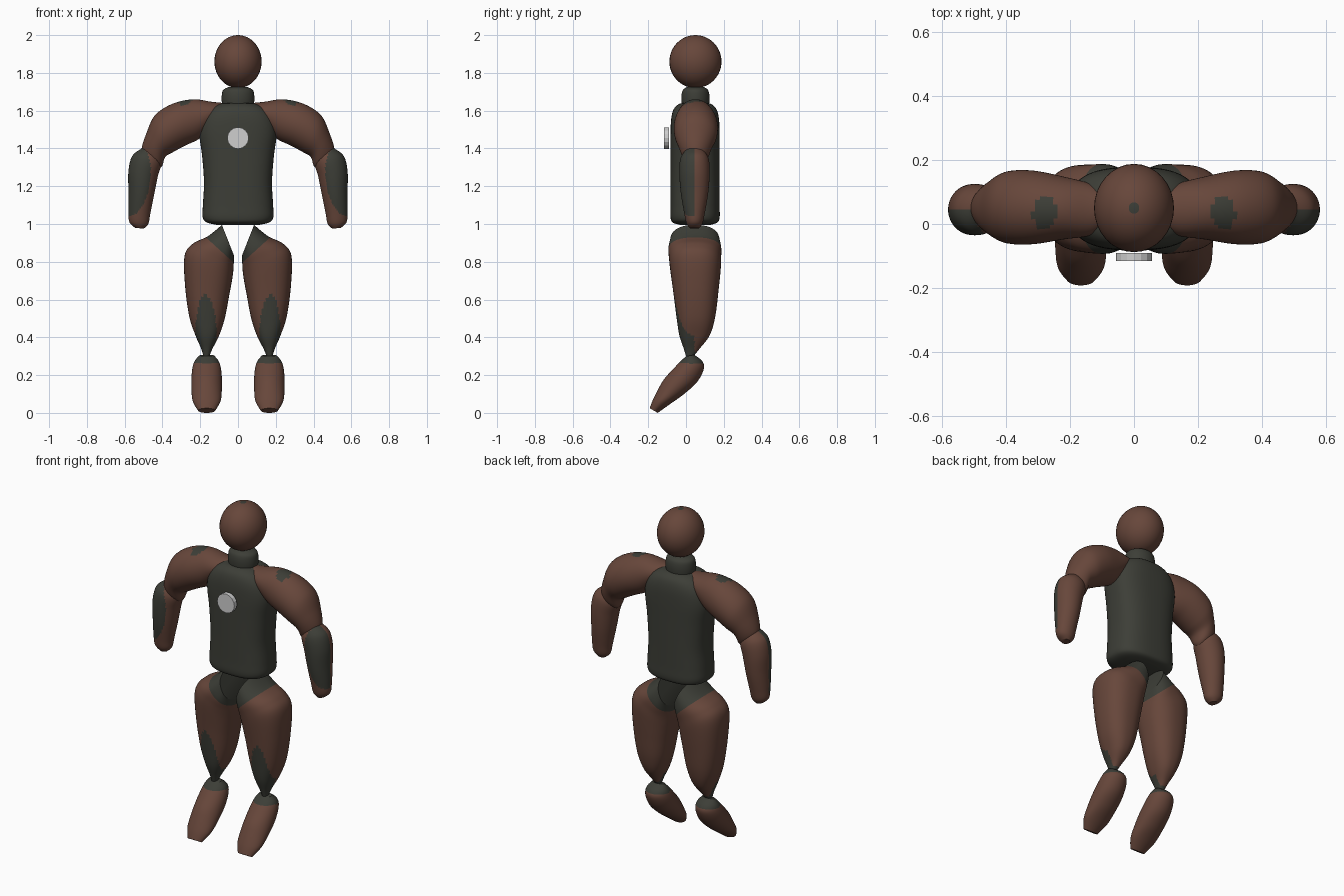
import bpy, bmesh, math
from mathutils import Vector

if "Cube" in bpy.data.objects:
    bpy.data.objects.remove(bpy.data.objects["Cube"])


def material(name, rgb):
    m = bpy.data.materials.new(name)
    m.diffuse_color = (*rgb, 1)
    m.use_nodes = True
    m.node_tree.nodes["Principled BSDF"].inputs["Base Color"].default_value = m.diffuse_color
    return m


BROWN = material("brown", (0.135, 0.062, 0.043))
DARK = material("dark_olive", (0.046, 0.048, 0.038))
GREY = material("light_grey", (0.62, 0.62, 0.62))


def finish(name, bm, mats, rule=None, angle=40):
    """Turn a bmesh into a shaded object, with faces coloured by a rule."""
    bmesh.ops.recalc_face_normals(bm, faces=bm.faces)
    if rule:
        for f in bm.faces:
            c = f.calc_center_median()
            f.material_index = int(rule(abs(c.x), c.y, c.z))
    me = bpy.data.meshes.new(name)
    bm.to_mesh(me)
    bm.free()
    for m in mats:
        me.materials.append(m)
    ob = bpy.data.objects.new(name, me)
    bpy.context.collection.objects.link(ob)
    bpy.ops.object.select_all(action='DESELECT')
    bpy.context.view_layer.objects.active = ob
    ob.select_set(True)
    bpy.ops.object.shade_smooth_by_angle(angle=math.radians(angle))
    return ob


def smooth_rows(rows, steps):
    """Catmull-Rom interpolation between section rows."""
    rows = [Vector(r) for r in rows]
    out = []
    for i in range(len(rows) - 1):
        a, b = rows[max(i - 1, 0)], rows[i]
        c, d = rows[i + 1], rows[min(i + 2, len(rows) - 1)]
        for s in range(steps):
            t = s / steps
            out.append(0.5 * (2 * b + (c - a) * t + (2 * a - 5 * b + 4 * c - d) * t * t
                              + (3 * b - a - 3 * c + d) * t ** 3))
    return out + [rows[-1]]


def loft(name, rows, mats, rule=None, side=1, swap=False, power=1.0, steps=5, n=56):
    """Skin oval sections. Row: u1, z1, u2, z2 are the ends of the section,
    then its centre and half width across. u is x, or y when swapped."""
    bm = bmesh.new()
    rings = []
    for u1, z1, u2, z2, mid, half in smooth_rows(rows, steps):
        ring = []
        for k in range(n):
            a = 2 * math.pi * k / n
            c = math.copysign(abs(math.cos(a)) ** power, math.cos(a))
            s = math.copysign(abs(math.sin(a)) ** power, math.sin(a))
            u = (u1 + u2) / 2 + (u1 - u2) / 2 * c
            z = (z1 + z2) / 2 + (z1 - z2) / 2 * c
            v = mid + half * s
            x, y = (v, u) if swap else (u, v)
            ring.append(bm.verts.new((x * side, y, z)))
        rings.append(ring)
    for r, q in zip(rings, rings[1:]):
        for k in range(n):
            bm.faces.new((r[k], r[(k + 1) % n], q[(k + 1) % n], q[k]))
    bm.faces.new(rings[0])
    bm.faces.new(rings[-1])
    return finish(name, bm, mats, rule)


def upright(profile, cy):
    """Rows for a vertical body from (z, half width, half depth)."""
    return [(w, z, -w, z, cy, d) for z, w, d in profile]


# Head with a small dark crown spot
bm = bmesh.new()
bmesh.ops.create_uvsphere(bm, u_segments=32, v_segments=24, radius=1)
for v in bm.verts:
    v.co = (v.co.x * 0.125, v.co.y * 0.138 + 0.05, v.co.z * 0.14 + 1.86)
finish("head", bm, [BROWN, DARK], lambda x, y, z: z > 1.9975)

# Neck and torso
loft("neck", upright([(1.60, .075, .065), (1.64, .085, .073), (1.68, .086, .074),
                      (1.71, .078, .066), (1.725, .05, .045)], .05), [DARK])
loft("torso", upright([(.995, .11, .08), (1.008, .165, .118), (1.035, .187, .13),
                       (1.10, .186, .13), (1.22, .18, .13), (1.36, .19, .13),
                       (1.48, .205, .13), (1.56, .19, .126), (1.61, .15, .112),
                       (1.635, .10, .085), (1.64, .06, .06)], .048), [DARK], power=.75)

# Chest disc
bm = bmesh.new()
bmesh.ops.create_cone(bm, cap_ends=True, segments=16, radius1=.057, radius2=.057, depth=.026)
for v in bm.verts:
    v.co = (v.co.x, v.co.z - .103, v.co.y + 1.455)
finish("chest_disc", bm, [GREY], angle=20)

UPPER_ARM = [(.07, 1.64, .09, 1.56, .045, .045), (.14, 1.647, .13, 1.53, .045, .08),
             (.24, 1.66, .20, 1.455, .05, .098), (.35, 1.635, .28, 1.415, .052, .115),
             (.44, 1.575, .345, 1.38, .052, .113), (.485, 1.48, .385, 1.355, .05, .09),
             (.51, 1.40, .40, 1.31, .05, .065), (.50, 1.36, .42, 1.29, .05, .04)]
FOREARM = [(.51, 1.40, .43, 1.39, .045, .045), (.56, 1.36, .405, 1.33, .045, .075),
           (.58, 1.28, .425, 1.25, .045, .08), (.58, 1.17, .445, 1.15, .045, .072),
           (.58, 1.07, .465, 1.05, .045, .055), (.575, 1.01, .475, 1.00, .045, .043),
           (.545, .98, .50, .975, .045, .025)]
LEG = [(.085, .995, .02, .83, .047, .13), (.16, .935, .022, .80, .047, .14),
       (.24, .895, .025, .75, .048, .138), (.283, .83, .032, .70, .05, .134),
       (.280, .67, .047, .62, .052, .12), (.258, .51, .07, .50, .052, .102),
       (.225, .41, .10, .41, .045, .08), (.195, .34, .135, .34, .03, .042),
       (.183, .30, .152, .30, .02, .02)]
FOOT = [(.0, .30, .045, .307, .166, .04), (-.03, .272, .085, .275, .166, .064),
        (-.07, .23, .095, .235, .166, .076), (-.115, .18, .06, .165, .166, .081),
        (-.145, .13, -.01, .10, .166, .08), (-.175, .07, -.08, .05, .166, .073),
        (-.192, .025, -.15, .0, .166, .045)]


def shoulder_spot(x, y, z):
    return z > 1.55 and ((x - .28) / .037) ** 2 + ((y - .035) / .053) ** 2 < 1


def forearm_patch(x, y, z):
    return y < .045 and ((x - .60 + .08 * (z - .8) / .6) / .078) ** 2 + ((z - 1.225) / .18) ** 2 < 1


def leg_patches(x, y, z):
    hip = z - .80 > (x - .03) * .93
    shin = y < .045 and ((x - .17) / .056) ** 2 + ((z - .42) / .205) ** 2 < 1
    return hip or shin or z < .32


# Limbs on both sides
for label, s in (("left", 1), ("right", -1)):
    loft(label + "_upper_arm", UPPER_ARM, [BROWN, DARK], shoulder_spot, s, steps=8)
    loft(label + "_forearm", FOREARM, [BROWN, DARK], forearm_patch, s, steps=8)
    loft(label + "_leg", LEG, [BROWN, DARK], leg_patches, s, power=.85, steps=8)
    loft(label + "_foot", FOOT, [BROWN, DARK], lambda x, y, z: z > .262, s, swap=True, steps=8)
